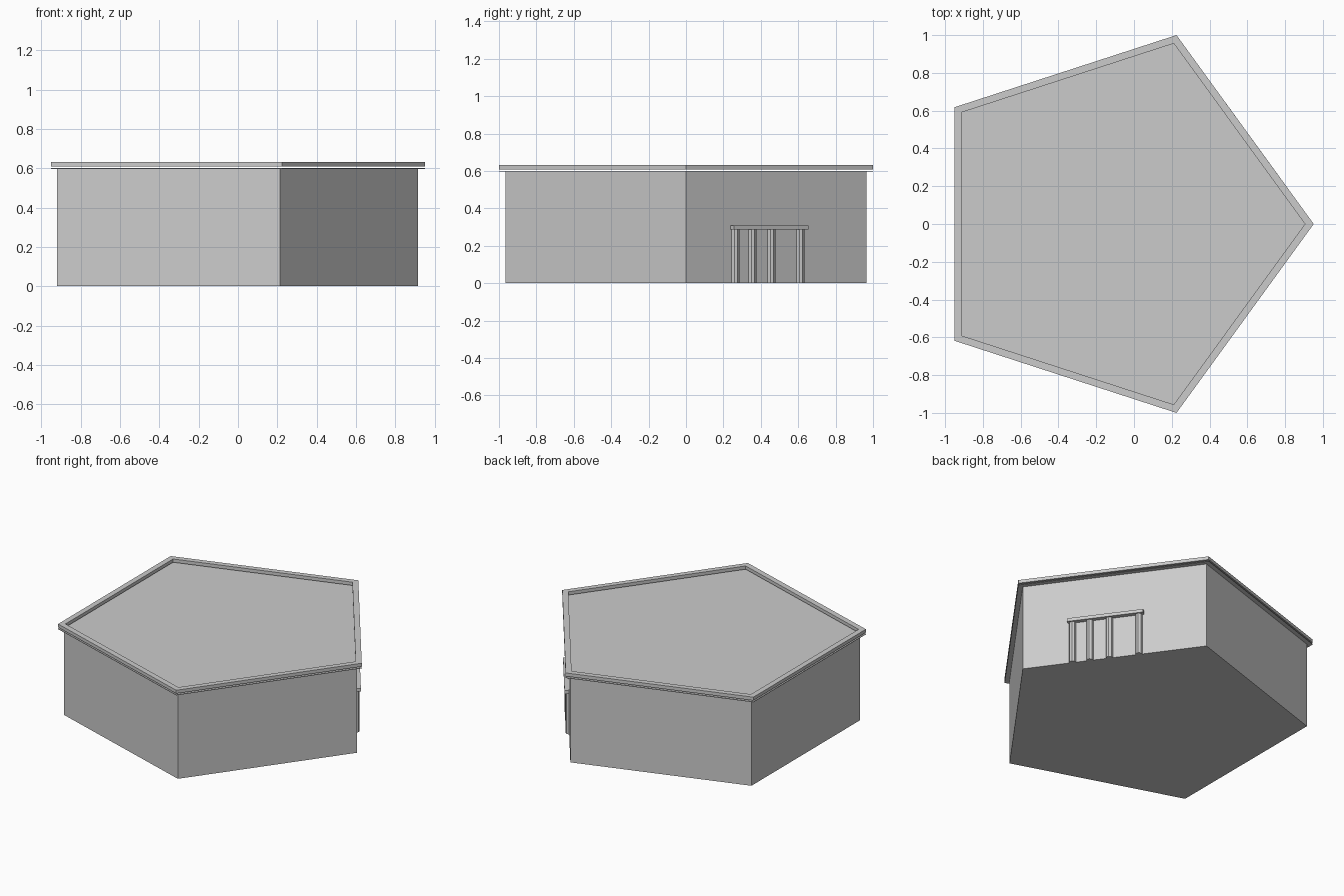
import bpy, bmesh, math
from mathutils import Vector

cube = bpy.data.objects.get("Cube")
if cube:
    bpy.data.objects.remove(cube, do_unlink=True)

# One pale grey for the whole building
GREY = (0.6, 0.6, 0.6, 1.0)
grey = bpy.data.materials.new("pale grey")
grey.use_nodes = True
grey.diffuse_color = GREY
grey.node_tree.nodes["Principled BSDF"].inputs["Base Color"].default_value = GREY

CENTRE_X = -0.10      # centre of the regular pentagon
WALL_R = 1.0146
ROOF_R = 1.0515
RIM_INNER_R = 1.005


def pentagon(radius, z):
    return [Vector((CENTRE_X + radius * math.cos(math.tau * i / 5),
                    radius * math.sin(math.tau * i / 5), z)) for i in range(5)]


def finish(name, bm):
    bmesh.ops.recalc_face_normals(bm, faces=bm.faces)
    mesh = bpy.data.meshes.new(name)
    bm.to_mesh(mesh)
    bm.free()
    mesh.materials.append(grey)
    obj = bpy.data.objects.new(name, mesh)
    bpy.context.collection.objects.link(obj)
    return obj


def prism(name, outline, height):
    """Closed prism standing on a flat outline."""
    bm = bmesh.new()
    face = bm.faces.new([bm.verts.new(p) for p in outline])
    result = bmesh.ops.extrude_face_region(bm, geom=[face], use_keep_orig=True)
    top = [v for v in result["geom"] if isinstance(v, bmesh.types.BMVert)]
    bmesh.ops.translate(bm, verts=top, vec=(0, 0, height))
    return finish(name, bm)


def ring(name, outer_r, inner_r, z0, z1):
    """Pentagonal frame with a rectangular section."""
    bm = bmesh.new()
    loops = [[bm.verts.new(p) for p in pentagon(r, z)]
             for r, z in ((outer_r, z0), (outer_r, z1), (inner_r, z1), (inner_r, z0))]
    for a, b in zip(loops, loops[1:] + loops[:1]):
        for i in range(5):
            j = (i + 1) % 5
            bm.faces.new((a[i], a[j], b[j], b[i]))
    return finish(name, bm)


# Walls, overhanging roof deck and the raised rim just above it
prism("walls", pentagon(WALL_R, 0), 0.597)
prism("roof_deck", pentagon(ROOF_R, 0.596), 0.004)
ring("roof_rim", ROOF_R, RIM_INNER_R, 0.609, 0.632)

# Entrance on the wall between the first two corners
corner_a, corner_b = pentagon(WALL_R, 0)[:2]
along = (corner_b - corner_a).normalized()
outward = Vector((along.y, -along.x, 0))


def on_wall(y, out=0.0, z=0.0):
    """Point on the entrance wall at a given y, moved outward and up."""
    return corner_a + along * (y / along.y) + outward * out + Vector((0, 0, z))


# Half-sunk octagonal columns
for n, y in enumerate((0.262, 0.353, 0.455, 0.610), 1):
    outline = [on_wall(y) + 0.023 * (along * math.cos(a) + outward * math.sin(a))
               for a in (math.tau * k / 8 for k in range(8))]
    prism(f"entrance_column_{n}", outline, 0.288)

# Lintel resting on the columns
prism("entrance_lintel", [on_wall(0.238, -0.02, 0.287), on_wall(0.238, 0.03, 0.287),
                          on_wall(0.637, 0.03, 0.287), on_wall(0.637, -0.02, 0.287)], 0.022)
